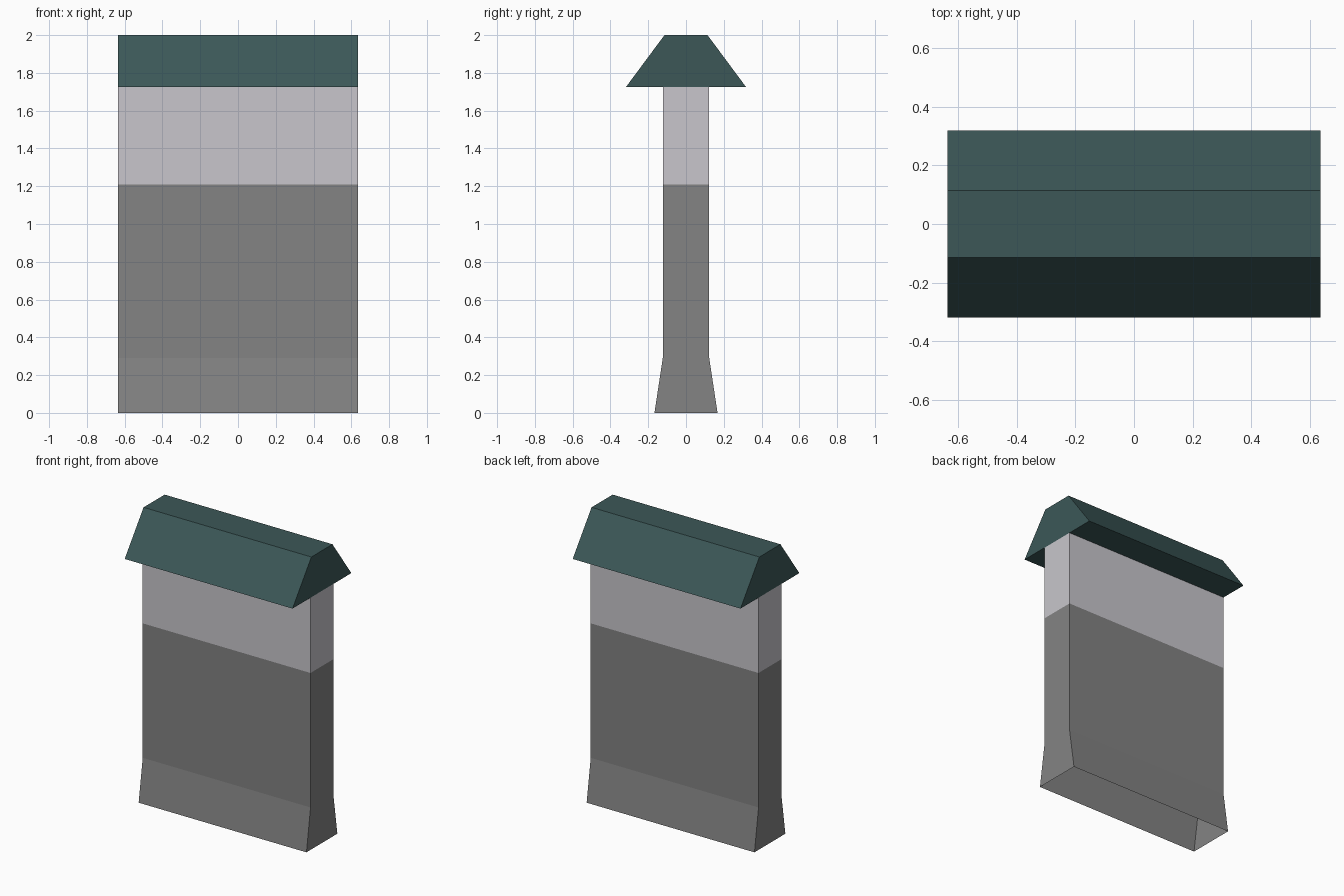
import bpy

cube = bpy.data.objects.get("Cube")
if cube:
    bpy.data.objects.remove(cube, do_unlink=True)

HALF_LENGTH = 0.635


def material(name, color):
    mat = bpy.data.materials.new(name)
    mat.use_nodes = True
    mat.diffuse_color = (*color, 1)
    mat.node_tree.nodes["Principled BSDF"].inputs["Base Color"].default_value = (*color, 1)
    return mat


def banded_prism(name, levels, mats, caps):
    """Stack rectangular rings of (half depth, height); each band takes one material."""
    verts, faces = [], []
    for depth, z in levels:
        verts += [(sx * HALF_LENGTH, sy * depth, z)
                  for sx, sy in ((-1, -1), (1, -1), (1, 1), (-1, 1))]
    for band in range(len(levels) - 1):
        low, high = band * 4, band * 4 + 4
        for i in range(4):
            j = (i + 1) % 4
            faces.append((low + i, low + j, high + j, high + i))
    if caps:
        last = len(verts) - 4
        faces += [(3, 2, 1, 0), tuple(range(last, last + 4))]
    mesh = bpy.data.meshes.new(name)
    mesh.from_pydata(verts, [], faces)
    unique = list(dict.fromkeys(mats))
    for mat in unique:
        mesh.materials.append(mat)
    for face in mesh.polygons:
        band = min(face.index // 4, len(mats) - 1)
        face.material_index = unique.index(mats[band])
    obj = bpy.data.objects.new(name, mesh)
    bpy.context.collection.objects.link(obj)
    return obj


stone = material("grey stone", (0.227, 0.227, 0.227))
plaster = material("pale plaster", (0.578, 0.565, 0.604))
tile = material("dark teal tile", (0.045, 0.097, 0.097))

# Wall: flared stone foot, straight stone body, plaster band; open underneath
banded_prism("wall", [(0.167, 0), (0.123, 0.29), (0.123, 1.21), (0.123, 1.725)],
             [stone, stone, plaster], caps=False)

# Roof: overhanging slopes with a flat ridge
banded_prism("roof", [(0.318, 1.725), (0.114, 2.0)], [tile], caps=True)
